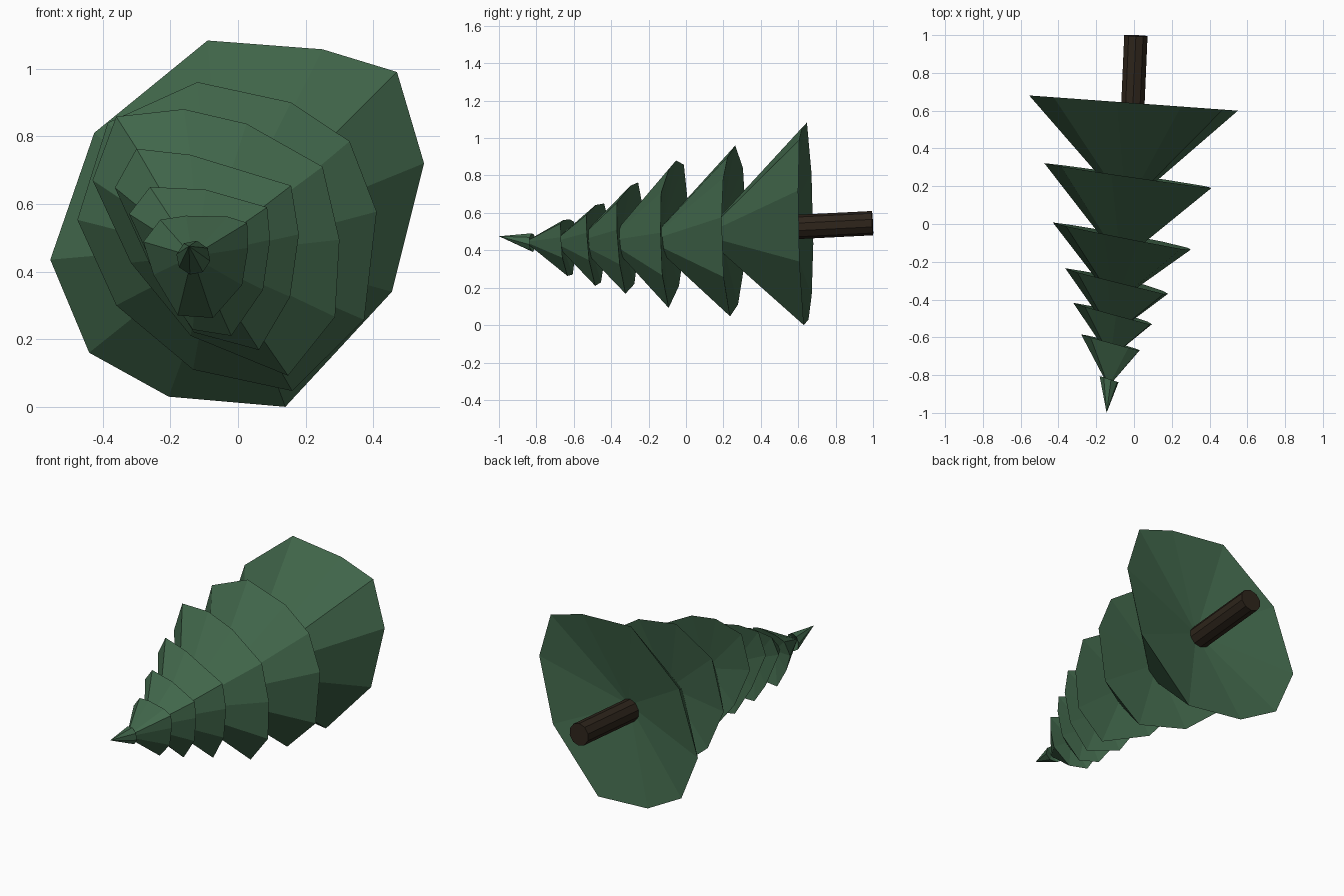
import bpy, bmesh, math
from mathutils import Vector

if "Cube" in bpy.data.objects:
    bpy.data.objects.remove(bpy.data.objects["Cube"])


def material(name, rgb):
    m = bpy.data.materials.new(name)
    m.diffuse_color = (*rgb, 1)
    m.use_nodes = True
    m.node_tree.nodes["Principled BSDF"].inputs["Base Color"].default_value = m.diffuse_color
    return m


GREEN = material("needle_green", (0.053, 0.135, 0.070))
BROWN = material("bark_brown", (0.027, 0.018, 0.011))


def finish(name, bm, mat):
    bmesh.ops.recalc_face_normals(bm, faces=bm.faces)
    me = bpy.data.meshes.new(name)
    bm.to_mesh(me)
    bm.free()
    me.materials.append(mat)
    ob = bpy.data.objects.new(name, me)
    bpy.context.collection.objects.link(ob)
    return ob


def tier(name, rim, y0, slope, tip, recess, lean=0.0):
    """Faceted cone: rim outline (x, z) on a tilted plane, pointed tip, hollowed underside."""
    bm = bmesh.new()
    zc = sum(z for _, z in rim) / len(rim)
    ring = [bm.verts.new((x, y0 + slope * x - lean * (z - zc), z)) for x, z in rim]
    tip_v = bm.verts.new(tip)
    mid = sum((v.co for v in ring), Vector()) / len(ring)
    under = bm.verts.new(mid + (Vector(tip) - mid) * recess)
    for a, b in zip(ring, ring[1:] + ring[:1]):
        bm.faces.new((a, b, tip_v))
        bm.faces.new((b, a, under))
    return finish(name, bm, GREEN)


# Branch tiers, from the widest to the narrowest
tier("branch_tier_1", [(-.09, 1.083), (.25, 1.057), (.47, .99), (.55, .72), (.455, .34),
     (.14, 0), (-.205, .03), (-.44, .16), (-.555, .435), (-.425, .81)],
     .64, -.073, (-.04, .09, .48), .2)
tier("branch_tier_2", [(-.12, .96), (.157, .90), (.33, .785), (.41, .577), (.373, .257),
     (.16, .047), (-.133, .11), (-.36, .30), (-.475, .553), (-.385, .84)],
     .252, -.148, (-.07, -.2, .45), .17, .015)
tier("branch_tier_3", [(-.16, .88), (.025, .837), (.25, .71), (.30, .494), (.287, .266),
     (.148, .092), (-.14, .21), (-.317, .426), (-.43, .67), (-.36, .858)],
     -.076, -.205, (-.10, -.42, .45), .17, .03)
tier("branch_tier_4", [(-.30, .763), (-.14, .745), (.157, .654), (.18, .51), (.154, .325),
     (.062, .168), (-.13, .22), (-.26, .42), (-.364, .648)],
     -.322, -.26, (-.115, -.59, .445), .17, .045)
tier("branch_tier_5", [(-.26, .65), (-.095, .642), (.086, .59), (.095, .494), (.074, .346),
     (-.02, .21), (-.133, .228), (-.22, .35), (-.322, .57)],
     -.502, -.28, (-.125, -.71, .445), .17, .045)
tier("branch_tier_6", [(-.23, .553), (-.154, .565), (-.03, .562), (.027, .544), (.03, .47),
     (.012, .36), (-.074, .263), (-.178, .27), (-.25, .39), (-.28, .488)],
     -.66, -.274, (-.135, -.86, .445), .17, .03)

# Small pointed crown
crown = [(-.132 + .051 * math.sin(i * math.tau / 8 + .2), .441 + .051 * math.cos(i * math.tau / 8 + .2))
         for i in range(8)]
tier("crown_tip", crown, -.865, -.33, (-.145, -1, .475), .17)

# Trunk: ten-sided cylinder leaning slightly with the tree
bm = bmesh.new()
bmesh.ops.create_cone(bm, cap_ends=True, segments=10, radius1=.065, radius2=.065, depth=1)
start, end = Vector((-.016, .4, .515)), Vector((.01, .997, .545))
axis = end - start
turn = axis.to_track_quat('Z', 'Y')
for v in bm.verts:
    v.co = start + turn @ Vector((v.co.x, v.co.y, (v.co.z + .5) * axis.length))
finish("trunk", bm, BROWN)
